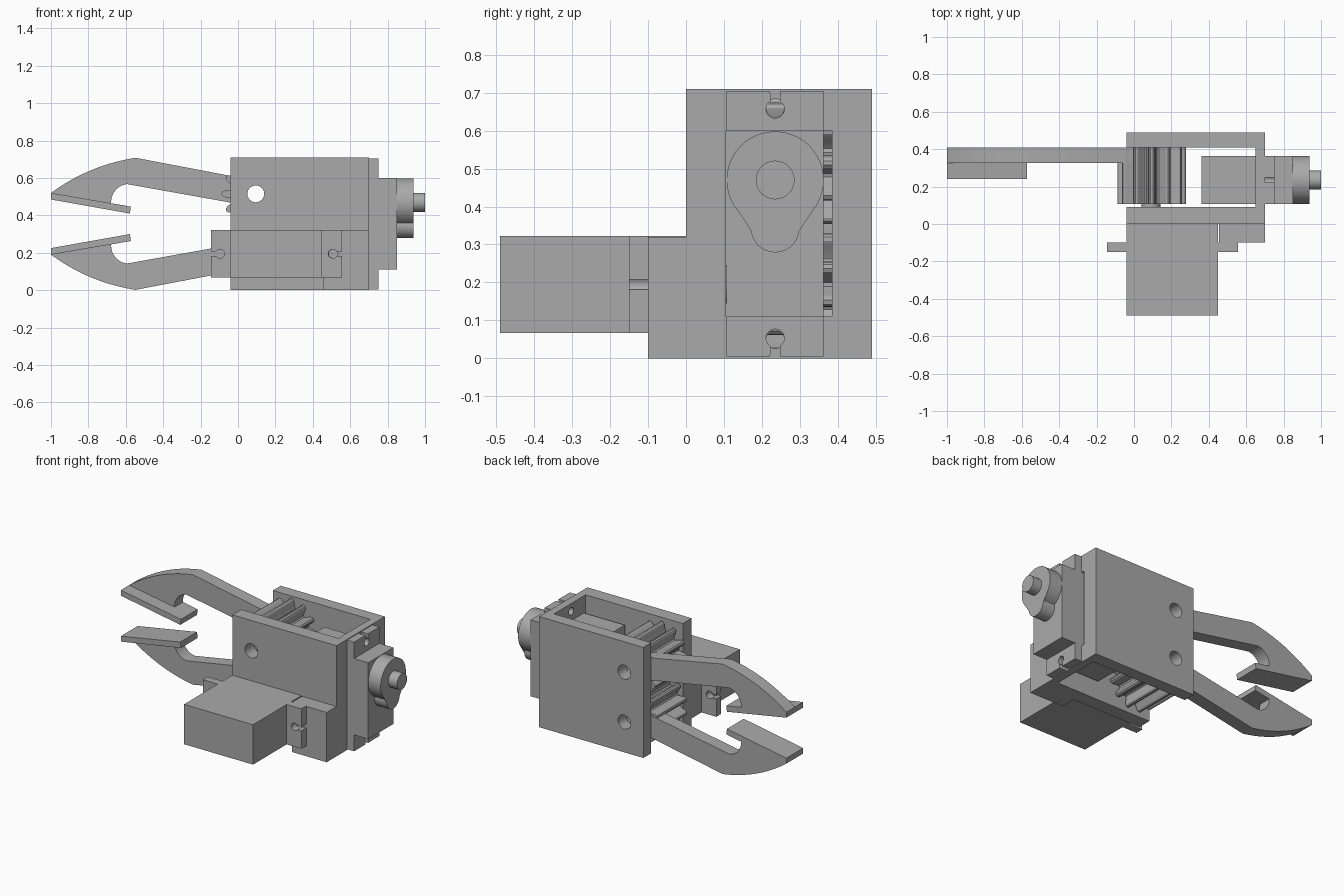
import bpy
import bmesh
from math import cos, sin, pi, radians
from mathutils import Matrix, Vector

cube = bpy.data.objects.get("Cube")
if cube:
    bpy.data.objects.remove(cube, do_unlink=True)

grey = bpy.data.materials.new("plain_grey")
grey.use_nodes = True
colour = (0.4, 0.4, 0.4, 1)
grey.diffuse_color = colour
grey.node_tree.nodes["Principled BSDF"].inputs["Base Color"].default_value = colour


def frame(origin, x_dir, y_dir, z_dir):
    """Matrix that maps a local profile and its extrusion axis into the model."""
    m = Matrix((x_dir, y_dir, z_dir)).transposed().to_4x4()
    m.translation = Vector(origin)
    return m


X, Y, Z = Vector((1, 0, 0)), Vector((0, 1, 0)), Vector((0, 0, 1))
UPRIGHT = frame((0, 0, 0), X, Y, Z)    # profile in x, y
FACING = frame((0, 0, 0), X, Z, Y)     # profile in x, z
SIDEWAYS = frame((0, 0, 0), Y, Z, X)   # profile in y, z


def prism(name, points, low, high, matrix):
    """Closed profile extruded from low to high."""
    bm = bmesh.new()
    bottom = [bm.verts.new(matrix @ Vector((a, b, low))) for a, b in points]
    top = [bm.verts.new(matrix @ Vector((a, b, high))) for a, b in points]
    bm.faces.new(bottom)
    bm.faces.new(top)
    for i in range(len(points)):
        j = (i + 1) % len(points)
        bm.faces.new((bottom[i], bottom[j], top[j], top[i]))
    bmesh.ops.recalc_face_normals(bm, faces=bm.faces)
    mesh = bpy.data.meshes.new(name)
    bm.to_mesh(mesh)
    bm.free()
    mesh.materials.append(grey)
    obj = bpy.data.objects.new(name, mesh)
    bpy.context.collection.objects.link(obj)
    return obj


def activate(obj):
    bpy.ops.object.select_all(action="DESELECT")
    obj.select_set(True)
    bpy.context.view_layer.objects.active = obj


def smooth(obj):
    activate(obj)
    bpy.ops.object.shade_smooth_by_angle(angle=radians(30))


def cut(obj, cutter):
    """Subtract the cutter, then discard it."""
    cutter.hide_render = True
    mod = obj.modifiers.new("cut", "BOOLEAN")
    mod.operation = "DIFFERENCE"
    mod.solver = "EXACT"
    mod.object = cutter
    activate(obj)
    bpy.ops.object.modifier_apply(modifier=mod.name)
    bpy.data.objects.remove(cutter, do_unlink=True)


def arc(cx, cy, r, start, end, steps):
    return [(cx + r * cos(radians(start + (end - start) * i / steps)),
             cy + r * sin(radians(start + (end - start) * i / steps)))
            for i in range(steps + 1)]


def circle(cx, cy, r, steps=40):
    return arc(cx, cy, r, 0, 360, steps)[:-1]


def rect(x0, x1, y0, y1):
    return [(x0, y0), (x1, y0), (x1, y1), (x0, y1)]


GEAR_X, LOW_Z, HIGH_Z, MID_Z = 0.095, 0.195, 0.515, 0.355

# Housing: open channel with a closed right end
housing = prism("housing", [(-0.04, 0), (0.70, 0), (0.70, 0.49), (-0.04, 0.49),
                            (-0.04, 0.41), (0.65, 0.41), (0.65, 0.09), (-0.04, 0.09)],
                0, 0.71, UPRIGHT)
cut(housing, prism("window", rect(0.105, 0.385, 0.11, 0.60), 0.6, 0.8, SIDEWAYS))
cut(housing, prism("pin_hole", circle(GEAR_X, HIGH_Z, 0.045), -0.1, 0.6, FACING))
cut(housing, prism("lower_pin_hole", circle(GEAR_X, LOW_Z, 0.045), 0.3, 0.6, FACING))
for z in (0.05, 0.66):
    cut(housing, prism("screw_hole", circle(0.235, z, 0.024, 24), 0.6, 0.8, SIDEWAYS))
smooth(housing)

# Block that carries the front servo
block = prism("servo_mount", rect(0.455, 0.70, 0, 0.32), -0.10, 0, FACING)
cut(block, prism("screw_hole", circle(0.51, LOW_Z, 0.024, 24), -0.2, -0.02, FACING))
smooth(block)


def servo(name, matrix):
    """Servo with its length along local x and its shaft along local z."""
    half, length, lug = 0.128, 0.49, 0.105
    prism(name + "_body", rect(0, length, -half, half), -0.34, 0.15, matrix)
    # Mounting flange with a keyhole notch in each end
    keyhole = arc(-0.057, 0, 0.024, 212, 508, 20)
    end = [(-lug, -half), (-lug, -0.013)] + keyhole + [(-lug, 0.013), (-lug, half)]
    other = [(length - x, -y) for x, y in end]
    smooth(prism(name + "_flange", end + other, 0, 0.05, matrix))
    # Two-lobed gear cover and output shaft
    r, r2, c, c2 = 0.128, 0.064, 0.13, 0.257
    outline = arc(c, 0, r, 29, 331, 40) + arc(c2, 0, r2, -105, 105, 20)
    smooth(prism(name + "_cover", outline, 0.15, 0.238, matrix))
    smooth(prism(name + "_shaft", circle(c, 0, 0.051), 0.238, 0.30, matrix))


servo("right_servo", frame((0.70, 0.235, 0.60), -Z, Y, X))
servo("front_servo", frame((-0.04, -0.15, LOW_Z), X, -Z, Y))


def gear(name, z, phase):
    """Twelve rounded teeth around a bored hub."""
    teeth = 12
    shape = [(-0.42, 0.125), (-0.29, 0.14), (-0.23, 0.16), (-0.15, 0.176),
             (-0.06, 0.182), (0.06, 0.182), (0.15, 0.176), (0.23, 0.16),
             (0.29, 0.14), (0.42, 0.125)]
    points = []
    for i in range(teeth):
        for offset, r in shape:
            a = 2 * pi * (i + phase + offset) / teeth
            points.append((GEAR_X + r * cos(a), z + r * sin(a)))
    obj = prism(name, points, 0.108, 0.408, FACING)
    cut(obj, prism("bore", circle(GEAR_X, z, 0.045), 0, 0.6, FACING))
    smooth(obj)


gear("upper_gear", HIGH_Z, 0)
gear("lower_gear", LOW_Z, 0.5)


def jaw(name, flip):
    """Curved arm with a wide gripping pad; flip mirrors it downward."""
    def place(points):
        return [(x, 2 * MID_Z - z if flip else z) for x, z in points]

    # Bowed outer edge between tip and shoulder
    tip, shoulder, steps = Vector((-1, 0.52)), Vector((-0.548, 0.708)), 10
    bow = []
    for i in range(steps + 1):
        t = i / steps
        p = tip.lerp(shoulder, t) + Vector((-0.38, 0.92)) * 0.12 * t * (1 - t)
        bow.append((p.x, p.y))
    hook = arc(-0.582, 0.472, 0.096, 97, 182, 12)
    arm = bow + [(0.03, 0.598), (0.03, 0.456)] + hook + [(-0.68, 0.44), (-1, 0.495)]
    smooth(prism(name + "_arm", place(arm), 0.325, 0.41, FACING))
    pad = [(-1, 0.52), (-1, 0.485), (-0.578, 0.41), (-0.573, 0.447)]
    prism(name + "_pad", place(pad), 0.24, 0.41, FACING)


jaw("upper_jaw", False)
jaw("lower_jaw", True)
